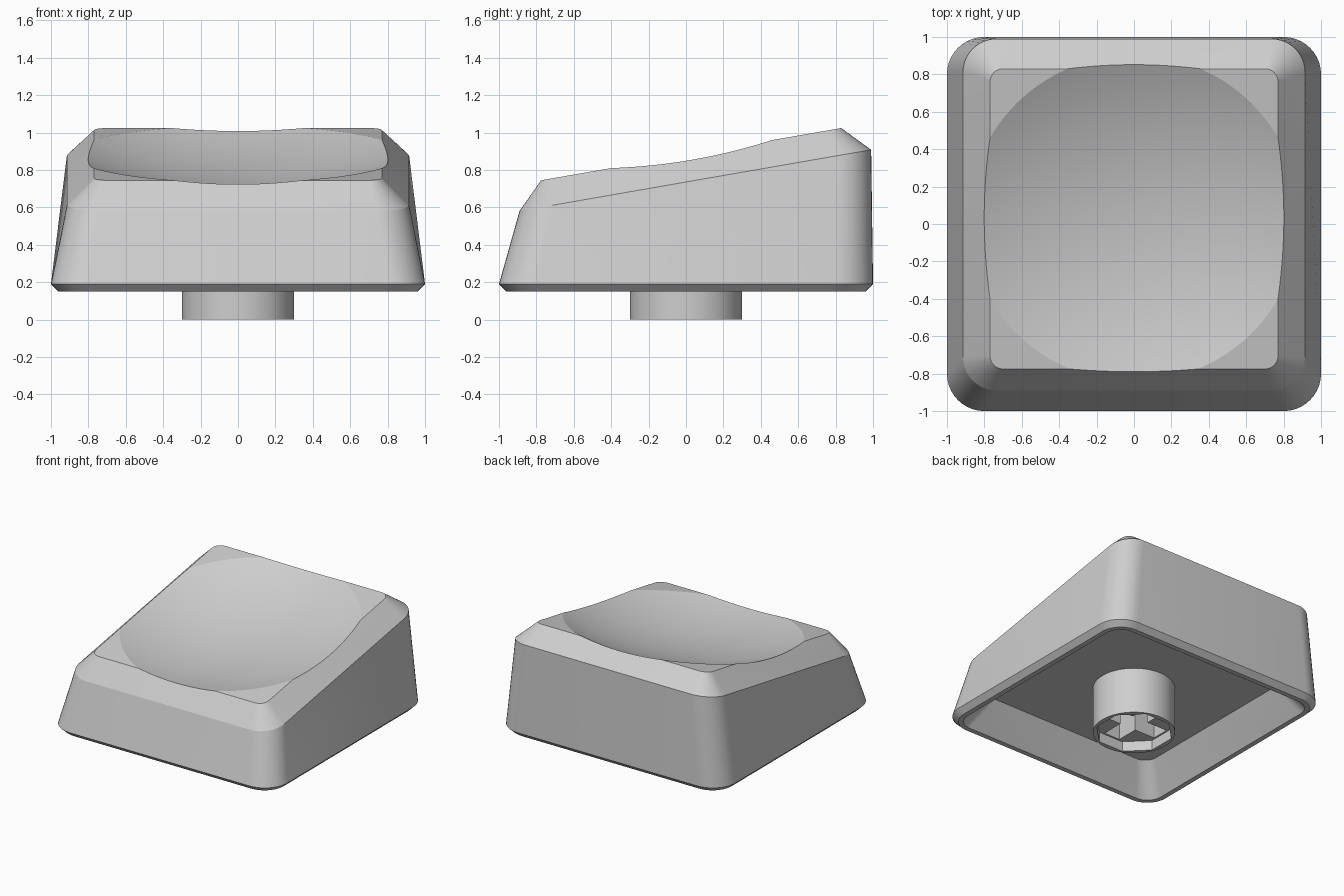
import bpy, bmesh
from math import sin, cos, pi, radians, sqrt
from mathutils import Vector

cube = bpy.data.objects.get("Cube")
if cube:
    bpy.data.objects.remove(cube, do_unlink=True)

SLOPE = 0.174  # tilt of the top, rising towards the back

grey = bpy.data.materials.new("light_grey_plastic")
grey.use_nodes = True
grey.diffuse_color = (0.62, 0.62, 0.62, 1)
grey.node_tree.nodes["Principled BSDF"].inputs["Base Color"].default_value = grey.diffuse_color


def make_object(name, bm):
    bmesh.ops.recalc_face_normals(bm, faces=bm.faces)
    mesh = bpy.data.meshes.new(name)
    bm.to_mesh(mesh)
    bm.free()
    mesh.materials.append(grey)
    obj = bpy.data.objects.new(name, mesh)
    bpy.context.collection.objects.link(obj)
    return obj


def rounded_ring(half_x, front, back, radius, z, slope=0, steps=10):
    """Rounded rectangle; z is the height at y = 0."""
    points = []
    corners = [(1, back, 0), (-1, back, 1), (-1, front, 2), (1, front, 3)]
    for side, y_edge, quarter in corners:
        cx = side * (half_x - radius)
        cy = y_edge - radius if y_edge > 0 else y_edge + radius
        for i in range(steps + 1):
            a = (quarter + i / steps) * pi / 2
            y = cy + radius * sin(a)
            points.append((cx + radius * cos(a), y, z + slope * y))
    return points


def loft(name, rings):
    bm = bmesh.new()
    loops = [[bm.verts.new(p) for p in ring] for ring in rings]
    n = len(loops[0])
    for low, high in zip(loops, loops[1:]):
        for i in range(n):
            j = (i + 1) % n
            bm.faces.new((low[i], low[j], high[j], high[i]))
    bm.faces.new(loops[0])
    bm.faces.new(loops[-1])
    return make_object(name, bm)


def prism(name, sides, radius, low, high, turn=0.0):
    rings = [[(radius * cos(turn + 2 * pi * i / sides),
               radius * sin(turn + 2 * pi * i / sides), z) for i in range(sides)]
             for z in (low, high)]
    return loft(name, rings)


def cut(obj, cutter):
    cutter.hide_render = True
    mod = obj.modifiers.new("cut", "BOOLEAN")
    mod.operation = "DIFFERENCE"
    mod.solver = "EXACT"
    mod.object = cutter
    bpy.ops.object.select_all(action="DESELECT")
    bpy.context.view_layer.objects.active = obj
    obj.select_set(True)
    bpy.ops.object.modifier_apply(modifier=mod.name)
    bpy.data.objects.remove(cutter, do_unlink=True)


def smooth(obj, degrees):
    bpy.ops.object.select_all(action="DESELECT")
    bpy.context.view_layer.objects.active = obj
    obj.select_set(True)
    bpy.ops.object.shade_smooth_by_angle(angle=radians(degrees))


# Outer shell: chamfered foot, tapered walls, bevelled shoulder, tilted top
shell = loft("cap_shell", [
    rounded_ring(0.96, -0.96, 0.96, 0.17, 0.15),
    rounded_ring(1.0, -1.0, 1.0, 0.2, 0.19),
    rounded_ring(0.915, -0.89, 0.99, 0.18, 0.736, SLOPE),
    rounded_ring(0.77, -0.775, 0.83, 0.07, 0.88, SLOPE),
])

# Spherical finger dish, perpendicular to the tilted top
RADIUS, RIM = 2.5, 0.885
normal = Vector((0, -SLOPE, 1)).normalized()
centre = Vector((0, 0.03, 0.885)) + normal * sqrt(RADIUS ** 2 - RIM ** 2)
bm = bmesh.new()
bmesh.ops.create_uvsphere(bm, u_segments=128, v_segments=96, radius=RADIUS)
turn = Vector((0, 0, 1)).rotation_difference(normal).to_matrix()
bmesh.ops.rotate(bm, verts=bm.verts, matrix=turn)
bmesh.ops.translate(bm, verts=bm.verts, vec=centre)
cut(shell, make_object("dish_cutter", bm))

# Hollow underside with sloping inner walls
cut(shell, loft("cavity_cutter", [
    rounded_ring(0.955, -0.955, 0.955, 0.13, 0.1),
    rounded_ring(0.77, -0.77, 0.77, 0.1, 0.37),
]))
smooth(shell, 18)

# Stem with an eight-sided recess and a cross socket
stem = prism("stem", 64, 0.3, 0, 0.4)
cut(stem, prism("recess_cutter", 8, 0.285, -0.1, 0.08, pi / 8))
for size in ((0.5, 0.14), (0.14, 0.5)):
    x, y = size[0] / 2, size[1] / 2
    cut(stem, loft("cross_cutter", [
        [(x, y, z), (-x, y, z), (-x, -y, z), (x, -y, z)] for z in (-0.1, 0.33)]))
smooth(stem, 30)
